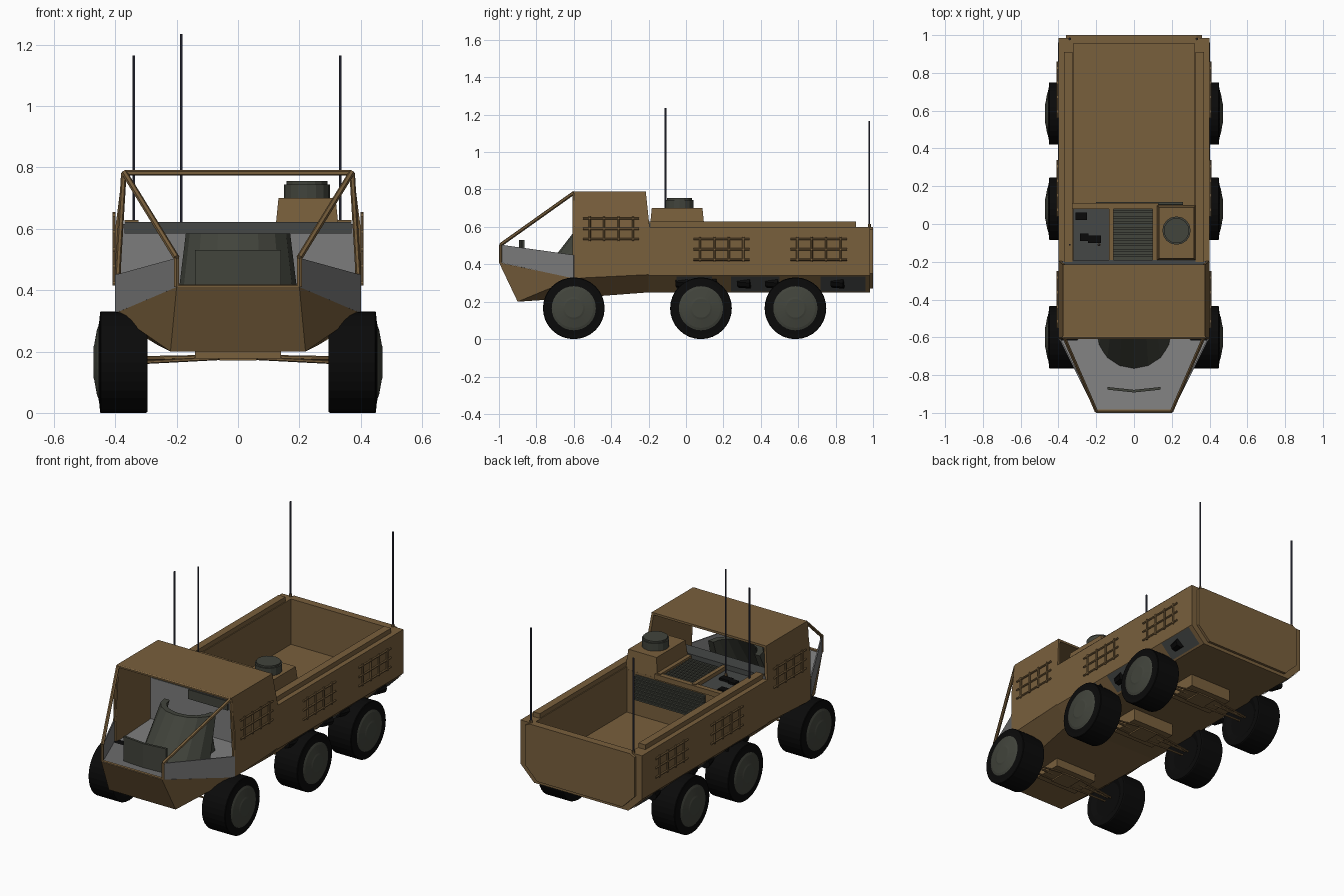
import bpy, bmesh, math
from mathutils import Vector

if "Cube" in bpy.data.objects:
    bpy.data.objects.remove(bpy.data.objects["Cube"])


def material(name, rgb):
    m = bpy.data.materials.new(name)
    m.diffuse_color = (*rgb, 1)
    m.use_nodes = True
    m.node_tree.nodes["Principled BSDF"].inputs["Base Color"].default_value = m.diffuse_color
    return m


BROWN = material("desert brown", (0.19, 0.115, 0.046))
GREY = material("light grey", (0.20, 0.20, 0.20))
GREEN = material("dark green grey", (0.054, 0.058, 0.045))
DECK = material("deck grey", (0.06, 0.064, 0.062))
BLACK = material("tyre black", (0.003, 0.003, 0.003))
BLUE = material("antenna blue black", (0.035, 0.038, 0.065))


def finish(bm, name, mats, rule=None):
    bmesh.ops.recalc_face_normals(bm, faces=bm.faces)
    me = bpy.data.meshes.new(name)
    if rule:
        for f in bm.faces:
            f.material_index = rule(f)
    bm.to_mesh(me)
    bm.free()
    for m in mats:
        me.materials.append(m)
    ob = bpy.data.objects.new(name, me)
    bpy.context.collection.objects.link(ob)
    return ob


def mesh(name, verts, faces, mats, rule=None):
    bm = bmesh.new()
    vs = [bm.verts.new(v) for v in verts]
    for f in faces:
        bm.faces.new([vs[i] for i in f])
    return finish(bm, name, mats, rule)


def box(name, x, y, z, mat, top=0.0):
    """Box from (low, high) ranges; top = inset of the upper face."""
    v = []
    for k, t in ((z[0], 0), (z[1], top)):
        v += [(x[0] + t, y[0] + t, k), (x[1] - t, y[0] + t, k),
              (x[1] - t, y[1] - t, k), (x[0] + t, y[1] - t, k)]
    return mesh(name, v, [(0, 1, 2, 3), (4, 5, 6, 7), (0, 1, 5, 4), (1, 2, 6, 5),
                          (2, 3, 7, 6), (3, 0, 4, 7)], [mat])


def prism(name, pts, y0, y1, mat):
    """Closed (x, z) section extruded along y."""
    n = len(pts)
    v = [(x, y0, z) for x, z in pts] + [(x, y1, z) for x, z in pts]
    faces = [tuple(range(n)), tuple(range(n, 2 * n))]
    faces += [(i, (i + 1) % n, n + (i + 1) % n, n + i) for i in range(n)]
    return mesh(name, v, faces, [mat])


def rod(name, a, b, r, mat, sides=6):
    a, b = Vector(a), Vector(b)
    bm = bmesh.new()
    bmesh.ops.create_cone(bm, cap_ends=True, segments=sides, radius1=r, radius2=r,
                          depth=(b - a).length)
    rot = (b - a).to_track_quat('Z', 'Y')
    for v in bm.verts:
        v.co = rot @ v.co + (a + b) / 2
    return finish(bm, name, [mat])


def solidify(ob, t):
    m = ob.modifiers.new("thickness", 'SOLIDIFY')
    m.thickness = t
    m.offset = 0


# Cargo hull: open tub with chamfered lower edges
prism("cargo_hull", [(-.31, .25), (.31, .25), (.4, .34), (.4, .6), (.32, .6), (.32, .33),
                     (-.32, .33), (-.32, .6), (-.4, .6), (-.4, .34)], -.2, .985, BROWN)
box("cargo_tail_wall", (-.32, .32), (.955, .985), (.32, .6), BROWN)
prism("rear_panel", [(-.28, .27), (.28, .27), (.36, .35), (.36, .585), (.33, .6), (-.33, .6),
                     (-.36, .585), (-.36, .35)], .98, 1.0, BROWN)

# Engine deck between cab and bed
box("engine_block", (-.33, .33), (-.2, .1), (.33, .585), BROWN)
box("bulkhead", (-.385, .385), (-.275, -.195), (.34, .615), GREY)
box("bulkhead_vent", (-.13, .13), (-.285, -.27), (.53, .585), GREEN)
box("bulkhead_top", (-.37, .37), (-.28, -.19), (.585, .622), DECK)
box("left_deck", (-.33, -.12), (-.19, .08), (.58, .592), DECK)
box("deck_edge", (-.33, .13), (.08, .11), (.58, .61), BROWN)
for x in (-.12, .11):
    box("deck_frame", (x - .012, x + .012), (-.19, .1), (.58, .615), BROWN)
box("deck_grille_base", (-.11, .1), (-.19, .08), (.58, .59), GREEN)
for i in range(9):
    y = -.175 + i * .029
    box("deck_grille_slat", (-.11, .1), (y, y + .014), (.588, .603), GREEN)
box("bed_grille_base", (-.2, .26), (.1, .106), (.42, .57), GREEN)
for i in range(7):
    z = .425 + i * .021
    box("bed_grille_slat", (-.2, .26), (.1, .117), (z, z + .01), GREEN)
for x, y, w in ((-.29, .04, .04), (-.27, -.07, .03), (-.22, -.08, .045)):
    box("deck_fitting", (x - w / 2, x + w), (y - .02, y + .02), (.59, .605), BLACK)

# Hatch box with round cupola
box("hatch_box", (.12, .33), (-.195, .1), (.58, .70), BROWN, .012)
rod("cupola", (.225, -.035, .69), (.225, -.035, .745), .075, GREEN, 16)
rod("cupola_cap", (.225, -.035, .74), (.225, -.035, .755), .067, GREEN, 16)

# Front hull with sloping belly and nose; grey floor
half = [(.4, -.2, .345), (.4, -.6, .325), (.2, -1, .41), (.31, -.2, .25), (.26, -.6, .22),
        (.22, -.9, .2)]
hv = half + [(-x, y, z) for x, y, z in half]
hf = [(0, 1, 4, 3), (1, 2, 5), (1, 5, 4)]
hf += [tuple(i + 6 for i in f) for f in hf]
hf += [(2, 5, 11, 8), (3, 4, 10, 9), (4, 5, 11, 10), (0, 3, 9, 6), (0, 1, 7, 6), (1, 2, 8, 7)]
mesh("front_hull", hv, hf, [BROWN, GREY], lambda f: 1 if f.normal.z > .7 else 0)

# Cab shell: side walls and roof, open front and rear
arch = [(.391, .325), (.391, .6), (.37, .782), (-.37, .782), (-.391, .6), (-.391, .325)]
cv = [(x, -.6, z) for x, z in arch]
cv += [(x, -.215 if z > .7 else -.195, .345 if z < .4 else z) for x, z in arch]
cab = mesh("cab_shell", cv, [(i, i + 1, i + 7, i + 6) for i in range(5)], [BROWN])
solidify(cab, .018)

# Curved console, leaning back; rings of (x radius, y radius, y centre, z)
rings = [(.2, .23, -.55, .34), (.17, .14, -.45, .585), (.135, .11, -.45, .585),
         (.15, .18, -.55, .34)]
kv, kf, steps = [], [], 8
for i in range(steps + 1):
    a = math.pi * i / steps
    kv += [(rx * math.cos(a), yc - ry * math.sin(a), z) for rx, ry, yc, z in rings]
for i in range(steps):
    kf += [(4 * i + j, 4 * i + (j + 1) % 4, 4 * i + 4 + (j + 1) % 4, 4 * i + 4 + j)
           for j in range(4)]
kf += [(0, 1, 2, 3), tuple(4 * steps + j for j in range(4))]
mesh("console", kv, kf, [GREEN])
box("console_seat", (-.13, .13), (-.6, -.4), (.33, .43), GREEN, .01)
screen = mesh("front_screen",
              [(-.14, -.87, .38), (0, -.885, .38), (.14, -.87, .38),
               (-.14, -.87, .53), (0, -.885, .53), (.14, -.87, .53)],
              [(0, 1, 4, 3), (1, 2, 5, 4)], [GREEN])
solidify(screen, .014)

for s, side in ((1, "right"), (-1, "left")):
    # Grey nose side sheets
    sheet = mesh(side + "_nose_side", [(s * .397, -.6, .325), (s * .197, -.995, .41),
                                       (s * .197, -.995, .505), (s * .397, -.6, .45)],
                 [(0, 1, 2, 3)], [GREY])
    solidify(sheet, .007)
    # Tubular front frame
    rod(side + "_frame_slope", (s * .37, -.6, .782), (s * .2, -.99, .505), .01, BROWN)
    rod(side + "_frame_post", (s * .2, -.99, .505), (s * .2, -.99, .41), .009, BROWN)
    rod(side + "_frame_pillar", (s * .372, -.6, .782), (s * .392, -.6, .45), .009, BROWN)
    # Bed rails
    x0, x1 = sorted((s * .325, s * .37))
    box(side + "_bed_rail", (x0, x1), (-.2, .91), (.595, .628), BROWN)
    # Side racks: crossed bars
    for y0, z0 in ((-.55, .53), (.04, .42), (.56, .42)):
        xr = s * .404
        for k in range(3):
            z = z0 + .005 + k * .055
            rod(side + "_rack_bar", (xr, y0, z), (xr, y0 + .3, z), .006, BROWN)
        for k in range(4):
            y = y0 + .035 + k * .077
            rod(side + "_rack_post", (xr, y, z0 - .005), (xr, y, z0 + .125), .006, BROWN)
    # Grey sill panels with black fittings on the lower chamfer
    for y0, y1 in ((-.05, .14), (.24, .5), (.72, .96)):
        mesh(side + "_sill_panel", [(s * .322, y0, .255), (s * .402, y0, .335),
                                    (s * .402, y1, .335), (s * .322, y1, .255)],
             [(0, 1, 2, 3)], [DECK])
    for y in (-.02, .13, .31, .46, .81):
        rod(side + "_sill_fitting", (s * .35, y - .03, .305), (s * .365, y + .035, .3), .03,
            BLACK, 8)

    # Wheels: lathed profile of radius and x, hub coloured by radius
    prof = [(0, .31), (.1, .31), (.13, .295), (.162, .295), (.165, .3), (.165, .447),
            (.162, .45), (.14, .451), (.118, .455), (.105, .46), (.06, .468), (.05, .471),
            (0, .471)]
    for name, yc in (("front", -.6), ("middle", .08), ("rear", .585)):
        bm = bmesh.new()
        vs = [bm.verts.new((s * x, yc, .165 + r)) for r, x in prof]
        es = [bm.edges.new(p) for p in zip(vs, vs[1:])]
        bmesh.ops.spin(bm, geom=vs + es, cent=(0, yc, .165), axis=(1, 0, 0),
                       angle=2 * math.pi, steps=32)
        bmesh.ops.remove_doubles(bm, verts=bm.verts, dist=.0005)

        def hub(f, yc=yc):
            c = f.calc_center_median()
            return int(abs(c.x) > .449 and math.hypot(c.y - yc, c.z - .165) < .118)
        finish(bm, f"{side}_{name}_wheel", [BLACK, GREEN], hub)
        # Suspension arms
        for dy in (-.05, .05):
            rod(f"{side}_{name}_arm", (s * .06, yc + dy, .178), (s * .31, yc + dy / 2, .165),
                .006, BROWN)
        rod(f"{side}_{name}_axle", (s * .1, yc, .182), (s * .32, yc, .178), .007, BROWN)

# Axle housings
for name, yc in (("front", -.6), ("middle", .08), ("rear", .585)):
    box(name + "_axle_plate", (-.14, .14), (yc - .09, yc + .09), (.178, .26), BROWN)
    box(name + "_axle_box", (-.06, .06), (yc - .055, yc + .055), (.17, .2), BROWN)

# Frame crossbars
rod("roof_front_bar", (-.37, -.6, .782), (.37, -.6, .782), .009, BROWN)
rod("nose_bar", (-.2, -.99, .41), (.2, -.99, .41), .009, BROWN)

# Antennas
for x, y, top in ((-.34, .98, 1.165), (.333, .98, 1.165), (-.185, -.11, 1.235),
                  (-.34, -.11, 1.165)):
    rod("antenna", (x, y, .58), (x, y, top), .005, BLUE)
    rod("antenna_base", (x, y, .58), (x, y, .615), .008, BROWN)
